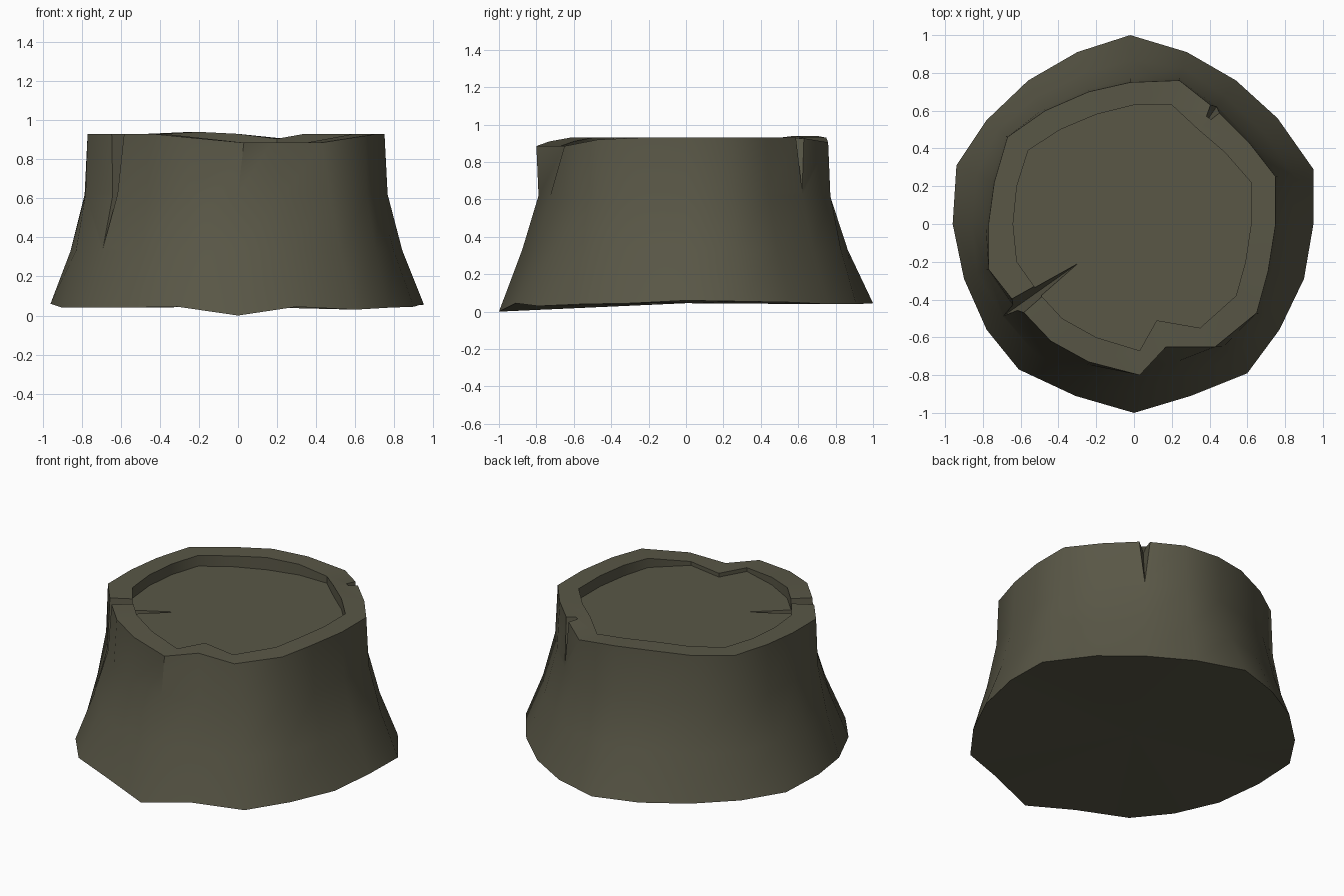
import bpy, bmesh, math
from mathutils import Vector

if "Cube" in bpy.data.objects:
    bpy.data.objects.remove(bpy.data.objects["Cube"])

# Outlines, counter-clockwise from the front (20 sides)
base = [(0, -1), (.30, -.91), (.60, -.79), (.77, -.56), (.90, -.29), (.95, 0), (.95, .29),
        (.76, .56), (.54, .76), (.28, .91), (-.02, 1), (-.30, .91), (-.56, .76), (-.78, .55),
        (-.94, .31), (-.96, 0), (-.90, -.29), (-.78, -.56), (-.61, -.77), (-.31, -.91)]
base_z = [0, .045, .03, .04, .045, .06, .055, .05, .04, .04, .045,
          .045, .05, .05, .055, .06, .04, .04, .04, .045]
rim = [(.03, -.80), (.17, -.65), (.43, -.65), (.65, -.47), (.71, -.25), (.75, 0), (.75, .25),
       (.61, .43), (.43, .61), (.24, .76), (-.02, .75), (-.24, .70), (-.47, .60), (-.67, .46),
       (-.74, .22), (-.77, 0), (-.77, -.24), (-.62, -.43), (-.44, -.62), (-.24, -.73)]
inner = [(.03, -.67), (.12, -.51), (.35, -.55), (.54, -.38), (.59, -.20), (.62, 0), (.62, .22),
         (.48, .38), (.34, .50), (.20, .63), (0, .63), (-.20, .58), (-.39, .50), (-.56, .39),
         (-.62, .20), (-.64, 0), (-.62, -.20), (-.50, -.37), (-.38, -.50), (-.20, -.60)]
N = len(base)
rim_z = [.93] * N
for i, z in {0: .885, 1: .885, 2: .885, 3: .92, 9: .905, 11: .94, 19: .91}.items():
    rim_z[i] = z

# The trunk below the rim is rounder, without the front dent
trunk = list(rim)
trunk[0], trunk[1], trunk[2] = (0, -.77), (.23, -.71), (.46, -.64)


def blend(w, z):
    return [Vector((a[0] + (b[0] - a[0]) * w, a[1] + (b[1] - a[1]) * w, z))
            for a, b in zip(base, trunk)]


rings = [[Vector((*p, z)) for p, z in zip(base, base_z)],
         blend(.54, .33), blend(.92, .62),
         [Vector((*p, z)) for p, z in zip(rim, rim_z)],
         [Vector((*p, z)) for p, z in zip(inner, rim_z)],
         [Vector((*p, .86)) for p in inner]]

# Stump: lofted bark, rim and sunken cut face
bm = bmesh.new()
loops = [[bm.verts.new(v) for v in r] for r in rings]
for lo, hi in zip(loops, loops[1:]):
    for i in range(N):
        j = (i + 1) % N
        bm.faces.new((lo[i], lo[j], hi[j], hi[i]))
bm.faces.new(loops[-1])
mid = bm.verts.new((0, 0, .045))
for i in range(N):
    bm.faces.new((loops[0][(i + 1) % N], loops[0][i], mid))
bmesh.ops.recalc_face_normals(bm, faces=bm.faces)
mesh = bpy.data.meshes.new("tree_stump")
bm.to_mesh(mesh)
bm.free()
stump = bpy.data.objects.new("tree_stump", mesh)
bpy.context.collection.objects.link(stump)
mat = bpy.data.materials.new("bark")
mat.diffuse_color = (.10, .095, .062, 1)
mat.use_nodes = True
mat.node_tree.nodes["Principled BSDF"].inputs["Base Color"].default_value = mat.diffuse_color
mesh.materials.append(mat)


def split(angle, r_tip, z_tip, r_low, z_low, width):
    """Cut a wedge-shaped crack into the stump at the given angle."""
    d = Vector((math.cos(angle), math.sin(angle), 0))
    s = Vector((-d.y, d.x, 0)) * width / 2
    up = Vector((0, 0, 1.1))
    pts = [d * .9 + s + up, d * .9 - s + up,
           d * r_tip + Vector((0, 0, z_tip)), d * r_low + Vector((0, 0, z_low))]
    b = bmesh.new()
    v = [b.verts.new(p) for p in pts]
    for f in ((0, 1, 2), (0, 3, 1), (1, 3, 2), (2, 3, 0)):
        b.faces.new([v[k] for k in f])
    bmesh.ops.recalc_face_normals(b, faces=b.faces)
    m = bpy.data.meshes.new("crack_cutter")
    b.to_mesh(m)
    b.free()
    cutter = bpy.data.objects.new("crack_cutter", m)
    cutter.hide_render = True
    bpy.context.collection.objects.link(cutter)
    mod = stump.modifiers.new("crack", 'BOOLEAN')
    mod.operation, mod.solver, mod.object = 'DIFFERENCE', 'EXACT', cutter
    bpy.ops.object.modifier_apply(modifier=mod.name)
    bpy.data.objects.remove(cutter)


bpy.context.view_layer.objects.active = stump
stump.select_set(True)
# Long front-left crack and short back-right crack
split(math.atan2(-.50, -.71), .36, .865, .86, .33, .16)
split(math.atan2(.61, .43), .65, .90, .78, .60, .20)
bpy.ops.object.shade_smooth_by_angle(angle=math.radians(40))
